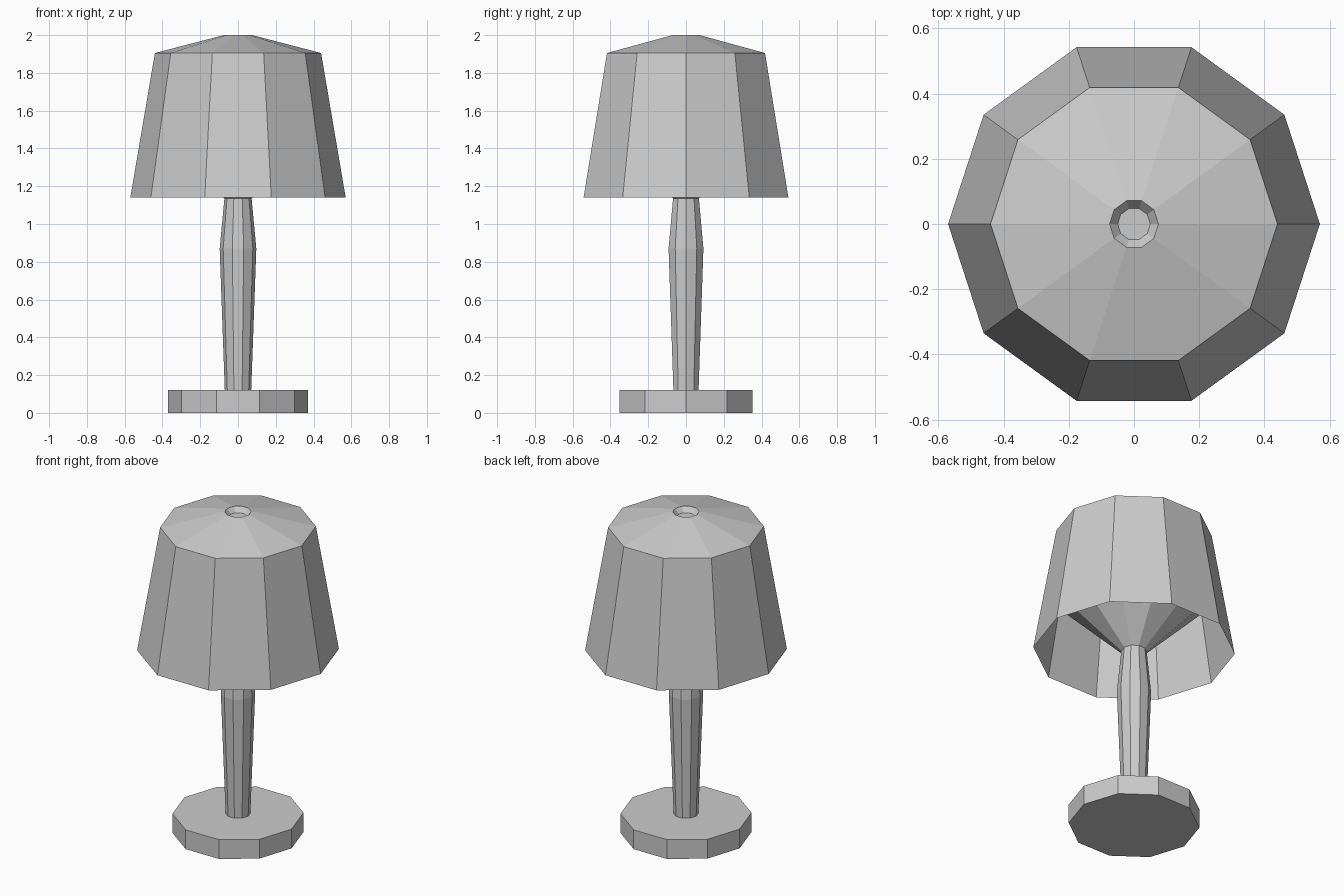
import bpy, bmesh
from math import cos, sin, tau

if "Cube" in bpy.data.objects:
    bpy.data.objects.remove(bpy.data.objects["Cube"])

SIDES = 10


def lathe(name, profile, cap_start=False, cap_end=False, closed=True):
    """Spin a (radius, z) profile into a flat-faced ten-sided part."""
    bm = bmesh.new()
    rings = [[bm.verts.new((r * cos(tau * i / SIDES), r * sin(tau * i / SIDES), z))
              for i in range(SIDES)] for r, z in profile]
    for low, high in zip(rings, rings[1:]):
        for i in range(SIDES):
            j = (i + 1) % SIDES
            bm.faces.new((low[i], low[j], high[j], high[i]))
    if cap_start:
        bm.faces.new(rings[0][::-1])
    if cap_end:
        bm.faces.new(rings[-1])
    mesh = bpy.data.meshes.new(name)
    bm.to_mesh(mesh)
    bm.free()
    obj = bpy.data.objects.new(name, mesh)
    bpy.context.collection.objects.link(obj)
    return obj


# Round foot
lathe("base", [(0.37, 0), (0.37, 0.12)], cap_start=True, cap_end=True)

# Stem swelling below the shade, then flaring into a funnel that meets the shade wall
lathe("stem", [(0.07, 0.12), (0.097, 0.87), (0.072, 1.135), (0.495, 1.56)])

# Thin shade with a sloped cap and a small recess at the top
lathe("shade", [(0.57, 1.14), (0.44, 1.905), (0.075, 2.0), (0.05, 1.97)], cap_end=True)
